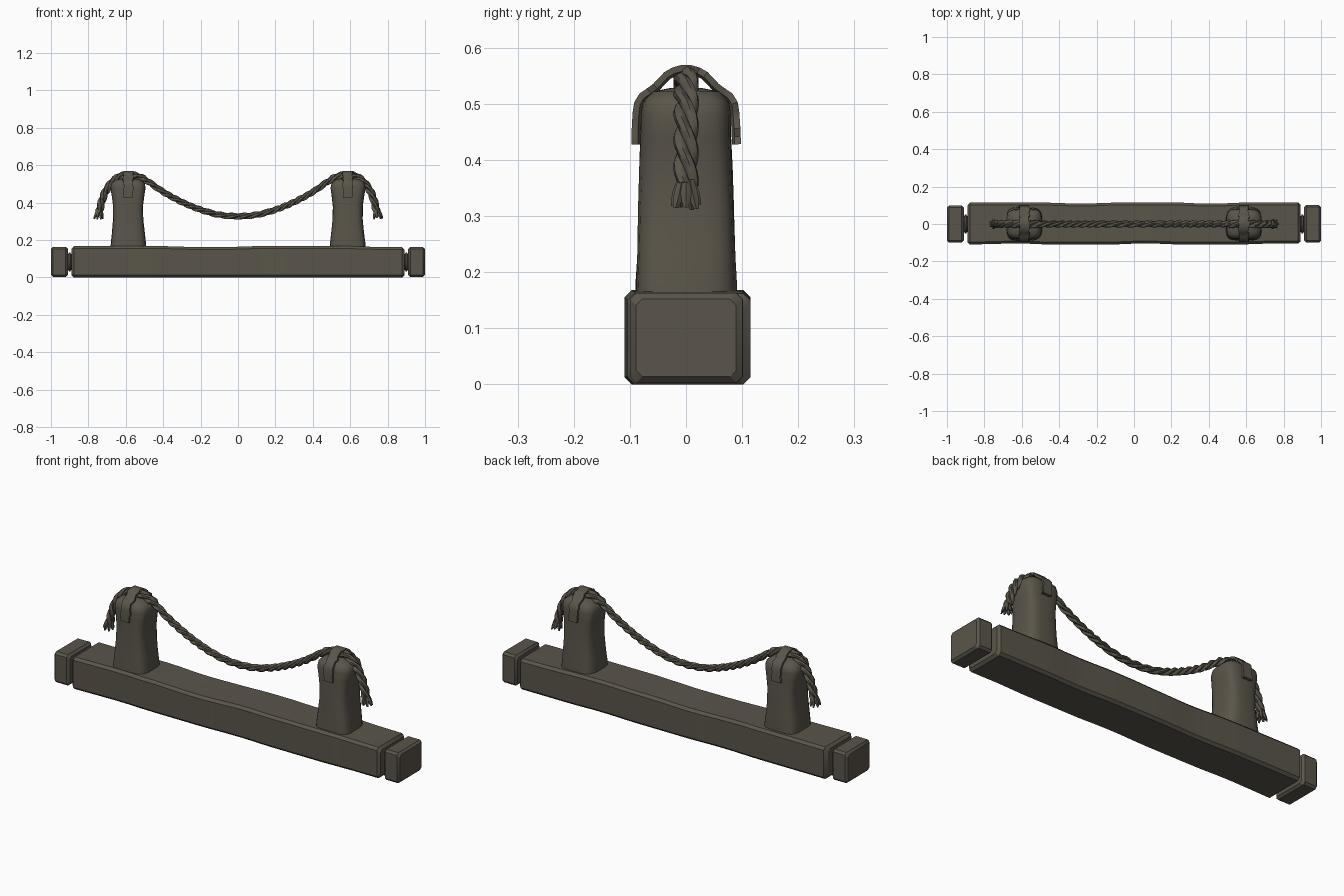
import bpy, bmesh, math, random
from mathutils import Vector

if "Cube" in bpy.data.objects:
    bpy.data.objects.remove(bpy.data.objects["Cube"])

random.seed(4)
wood = bpy.data.materials.new("dark weathered brown")
wood.diffuse_color = (0.102, 0.091, 0.068, 1)
wood.use_nodes = True
wood.node_tree.nodes["Principled BSDF"].inputs["Base Color"].default_value = wood.diffuse_color


def finish(name, bm, angle=35):
    bmesh.ops.recalc_face_normals(bm, faces=bm.faces)
    me = bpy.data.meshes.new(name)
    bm.to_mesh(me)
    bm.free()
    me.materials.append(wood)
    ob = bpy.data.objects.new(name, me)
    bpy.context.collection.objects.link(ob)
    bpy.ops.object.select_all(action='DESELECT')
    ob.select_set(True)
    bpy.context.view_layer.objects.active = ob
    bpy.ops.object.shade_smooth_by_angle(angle=math.radians(angle))
    return ob


def loft(bm, rings):
    """Skin a list of equal-length point rings and cap both ends."""
    vs = [[bm.verts.new(p) for p in r] for r in rings]
    n = len(vs[0])
    for a, b in zip(vs, vs[1:]):
        for i in range(n):
            bm.faces.new((a[i], a[(i + 1) % n], b[(i + 1) % n], b[i]))
    bm.faces.new(vs[0][::-1])
    bm.faces.new(vs[-1])


def spline(pts, step):
    """Smooth curve through the points, resampled at an even step."""
    p = [Vector(q) for q in pts]
    p = [2 * p[0] - p[1]] + p + [2 * p[-1] - p[-2]]
    fine = []
    for i in range(1, len(p) - 2):
        a, b, c, d = p[i - 1:i + 3]
        for k in range(30):
            t = k / 30
            fine.append(0.5 * (2 * b + (c - a) * t + (2 * a - 5 * b + 4 * c - d) * t * t
                               + (3 * b - a - 3 * c + d) * t ** 3))
    fine.append(p[-2])
    out, acc = [fine[0]], 0
    for a, b in zip(fine, fine[1:]):
        acc += (b - a).length
        if acc >= step:
            out.append(b)
            acc = 0
    return out


def frames(path, side):
    """Point and normal along a flat path whose plane is normal to side."""
    res = []
    for i, q in enumerate(path):
        t = (path[min(i + 1, len(path) - 1)] - path[max(i - 1, 0)]).normalized()
        res.append((q, t.cross(side).normalized()))
    return res


def hewn_block(name, x0, x1, y0, y1, z0, z1, cuts, bevel, rough):
    """Bevelled timber with gently uneven long edges."""
    bm = bmesh.new()
    rings = []
    for i in range(cuts + 1):
        x = x0 + (x1 - x0) * i / cuts
        w = rough * math.sin(x * 9 + 1)
        h = rough * math.sin(x * 6.3 + 2.5)
        end = bevel if i in (0, cuts) else 0
        a, b, c, d = y0 + end + max(w, 0), y1 - end - max(-w, 0), z0 + end, z1 - end - max(h, 0)
        k = bevel
        rings.append([(x, a + k, c), (x, b - k, c), (x, b, c + k), (x, b, d - k),
                      (x, b - k, d), (x, a + k, d), (x, a, d - k), (x, a, c + k)])
    # narrow end rings make the bevelled ends
    for j, s in ((1, 1), (-2, -1)):
        xe = (x0 if s == 1 else x1) + s * bevel
        rings[j] = [(xe, q[1], q[2]) for q in rings[j]]
    loft(bm, rings)
    return finish(name, bm, 30)


# Long base beam
hewn_block("base_beam", -0.89, 0.89, -0.11, 0.115, 0.0, 0.168, 22, 0.013, 0.006)

side_y = Vector((0, 1, 0))
side_x = Vector((1, 0, 0))

for s, tag in ((-1, "left"), (1, "right")):
    # End block and the narrow neck joining it to the beam
    xa, xb = sorted((s * 0.91, s * 1.0))
    hewn_block(tag + "_end_block", xa, xb, -0.1, 0.102, 0.003, 0.165, 4, 0.011, 0.003)
    bm = bmesh.new()
    rings = []
    for x, r in ((0.87, .042), (0.892, .042), (0.896, .05), (0.904, .05), (0.908, .042), (0.93, .042)):
        rings.append([(s * x, r * math.cos(a), 0.083 + r * math.sin(a))
                      for a in [2 * math.pi * k / 12 for k in range(12)]])
    loft(bm, rings)
    finish(tag + "_neck", bm)

    # Post: rounded square section, waisted, with a crowned top
    bm = bmesh.new()
    rings = []
    for z, hx, hy in ((.15, .096, .09), (.18, .095, .09), (.24, .088, .087), (.31, .081, .085),
                      (.38, .080, .083), (.44, .088, .081), (.48, .094, .081), (.505, .088, .077),
                      (.522, .068, .06), (.528, .035, .03)):
        ring = []
        for k in range(20):
            a = 2 * math.pi * (k + 0.5) / 20
            c, d = math.cos(a), math.sin(a)
            u = math.copysign(abs(c) ** 0.5, c)
            v = math.copysign(abs(d) ** 0.5, d)
            wob = 1 + 0.015 * math.sin(3 * a + z * 14 + s)
            ring.append((s * 0.587 + hx * u * wob, hy * v * wob, z))
        rings.append(ring)
    loft(bm, rings)
    finish(tag + "_post", bm, 40)

    # Binding strap laid over the rope and down both sides of the post
    pts = [(0, -.089, .428), (0, -.088, .47), (0, -.082, .507), (0, -.055, .528), (0, -.03, .553),
           (0, 0, .562), (0, .03, .553), (0, .055, .528), (0, .082, .507), (0, .088, .47), (0, .09, .428)]
    bm = bmesh.new()
    rings = []
    for q, n in frames(spline(pts, 0.014), side_x):
        c = q + Vector((s * 0.587 + random.uniform(-.003, .003), 0, 0))
        w, t = 0.026 + random.uniform(-.003, .003), 0.008
        rings.append([c + side_x * (w * u) + n * (t * v) for u, v in
                      ((-1, -1), (1, -1), (1, .4), (.6, 1), (.1, .6), (-.1, .6), (-.6, 1), (-1, .4))])
    loft(bm, rings)
    finish(tag + "_strap", bm)

# Three-strand twisted rope slung between the posts
half = [(0.1, .335), (0.2, .362), (0.3, .403), (0.4, .457), (0.48, .512), (0.54, .54), (0.59, .547),
        (0.64, .535), (0.69, .488), (0.72, .43), (0.742, .35)]
pts = [(-x, 0, z) for x, z in reversed(half)] + [(0, 0, .327)] + [(x, 0, z) for x, z in half]
line = frames(spline(pts, 0.007), side_y)
bm = bmesh.new()
for strand in range(3):
    rings = []
    for i, (q, n) in enumerate(line):
        a = 2 * math.pi * (strand / 3 + i * 0.007 / 0.13)
        big = 1.15 if abs(q.x) > 0.5 else 0.95
        c = q + (n * math.cos(a) + side_y * math.sin(a)) * 0.0095 * big
        r = 0.0105 * big
        rings.append([c + (n * math.cos(b) + side_y * math.sin(b)) * r
                      for b in [2 * math.pi * k / 7 for k in range(7)]])
    loft(bm, rings)
finish("rope", bm, 50)

# Frayed rope ends
for s, tag in ((-1, "left"), (1, "right")):
    bm = bmesh.new()
    for k in range(7):
        a = 2 * math.pi * k / 7
        d = Vector((math.cos(a), math.sin(a), 0))
        rings = []
        for z, spread, r in ((.365, .009, .008), (.342, .015, .010), (.325, .020, .008),
                             (.313 + random.uniform(-.003, .008), .024, .004)):
            c = Vector((s * (0.742 + (0.365 - z) * 0.12), 0, z)) + d * spread
            rings.append([c + Vector((r * math.cos(b), r * math.sin(b), 0))
                          for b in [math.pi * j / 2.5 for j in range(5)]])
        loft(bm, rings)
    finish(tag + "_rope_fray", bm)
